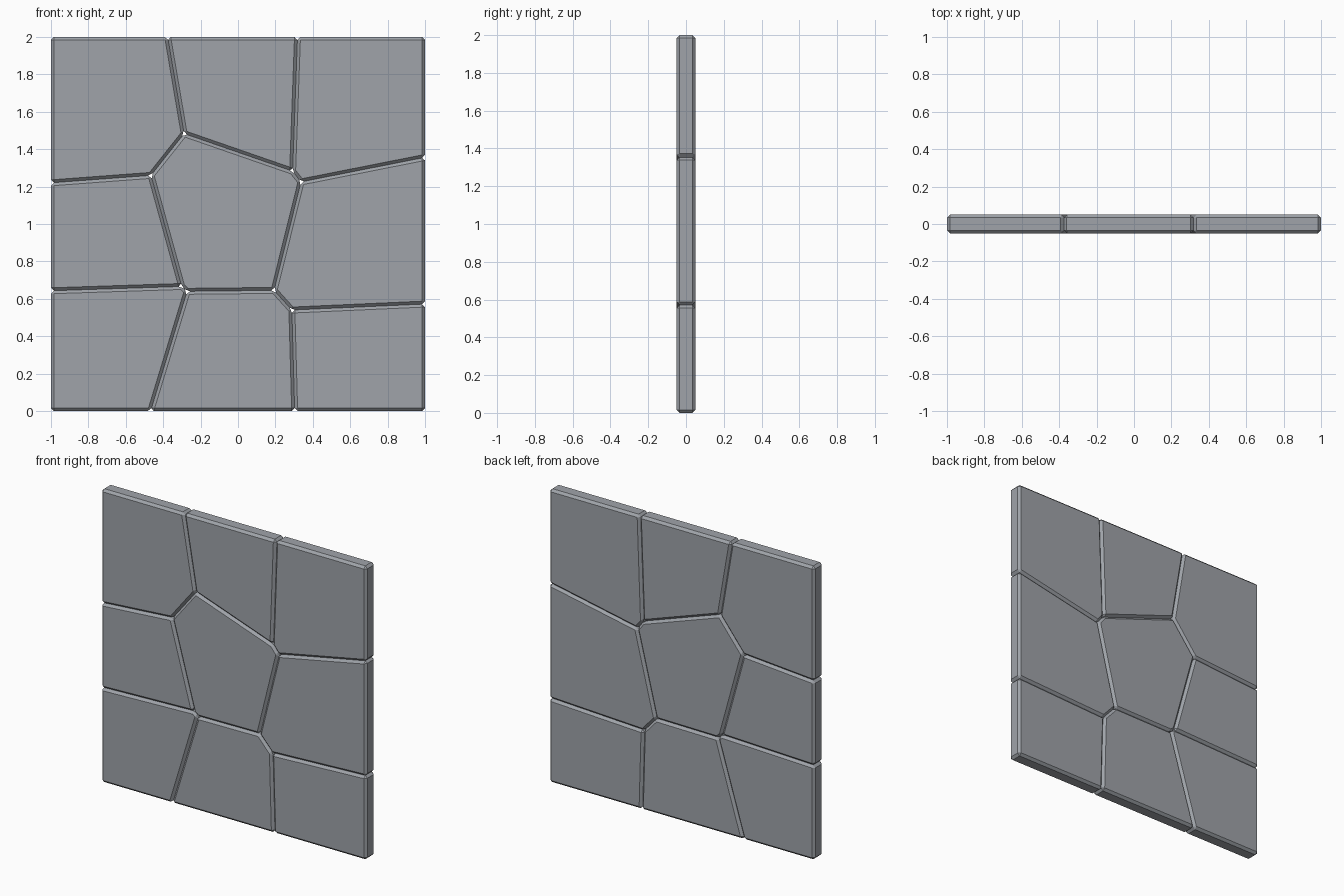
import bpy, bmesh

if "Cube" in bpy.data.objects:
    bpy.data.objects.remove(bpy.data.objects["Cube"])

THICK, BEVEL = 0.10, 0.016

# single stone colour
stone = bpy.data.materials.new("grey_stone")
stone.diffuse_color = (0.35, 0.37, 0.40, 1)
stone.use_nodes = True
stone.node_tree.nodes["Principled BSDF"].inputs["Base Color"].default_value = stone.diffuse_color

# crack junctions as (x, z)
P = dict(
    a=(-0.288, 1.483), b=(-0.465, 1.26), c=(0.292, 1.282), d=(0.337, 1.225),
    e=(-0.301, 0.666), f=(-0.272, 0.64), g=(0.193, 0.645), h=(0.288, 0.54),
    # slab corners
    BL=(-1, 0), BR=(1, 0), TL=(-1, 2), TR=(1, 2),
    # cracks meeting the slab border
    t1=(-0.376, 2), t2=(0.318, 2), l1=(-1, 1.22), l2=(-1, 0.643),
    r1=(1, 1.356), r2=(1, 0.572), b1=(-0.467, 0), b2=(0.303, 0))

# each slab piece lists its outline counter-clockwise seen from the front
PIECES = {
    "centre_piece": "a b e f g d c",
    "top_left_piece": "TL l1 b a t1",
    "top_middle_piece": "t1 a c t2",
    "top_right_piece": "t2 c d r1 TR",
    "left_piece": "l1 l2 e b",
    "right_piece": "d g h r2 r1",
    "bottom_left_piece": "l2 BL b1 f e",
    "bottom_middle_piece": "b1 b2 h g f",
    "bottom_right_piece": "b2 BR r2 h",
}


def slab_piece(name, outline):
    """Extrude an outline through the slab and chamfer its edges."""
    bm = bmesh.new()
    face = bm.faces.new([bm.verts.new((P[k][0], -THICK / 2, P[k][1]))
                         for k in outline.split()])
    ext = bmesh.ops.extrude_face_region(bm, geom=[face], use_keep_orig=True)
    moved = [v for v in ext["geom"] if isinstance(v, bmesh.types.BMVert)]
    bmesh.ops.translate(bm, verts=moved, vec=(0, THICK, 0))
    bmesh.ops.recalc_face_normals(bm, faces=bm.faces)
    mesh = bpy.data.meshes.new(name)
    bm.to_mesh(mesh)
    bm.free()
    mesh.materials.append(stone)
    obj = bpy.data.objects.new(name, mesh)
    bpy.context.collection.objects.link(obj)
    bev = obj.modifiers.new("chamfer", 'BEVEL')
    bev.width, bev.segments, bev.limit_method = BEVEL, 1, 'ANGLE'


for name, outline in PIECES.items():
    slab_piece(name, outline)
